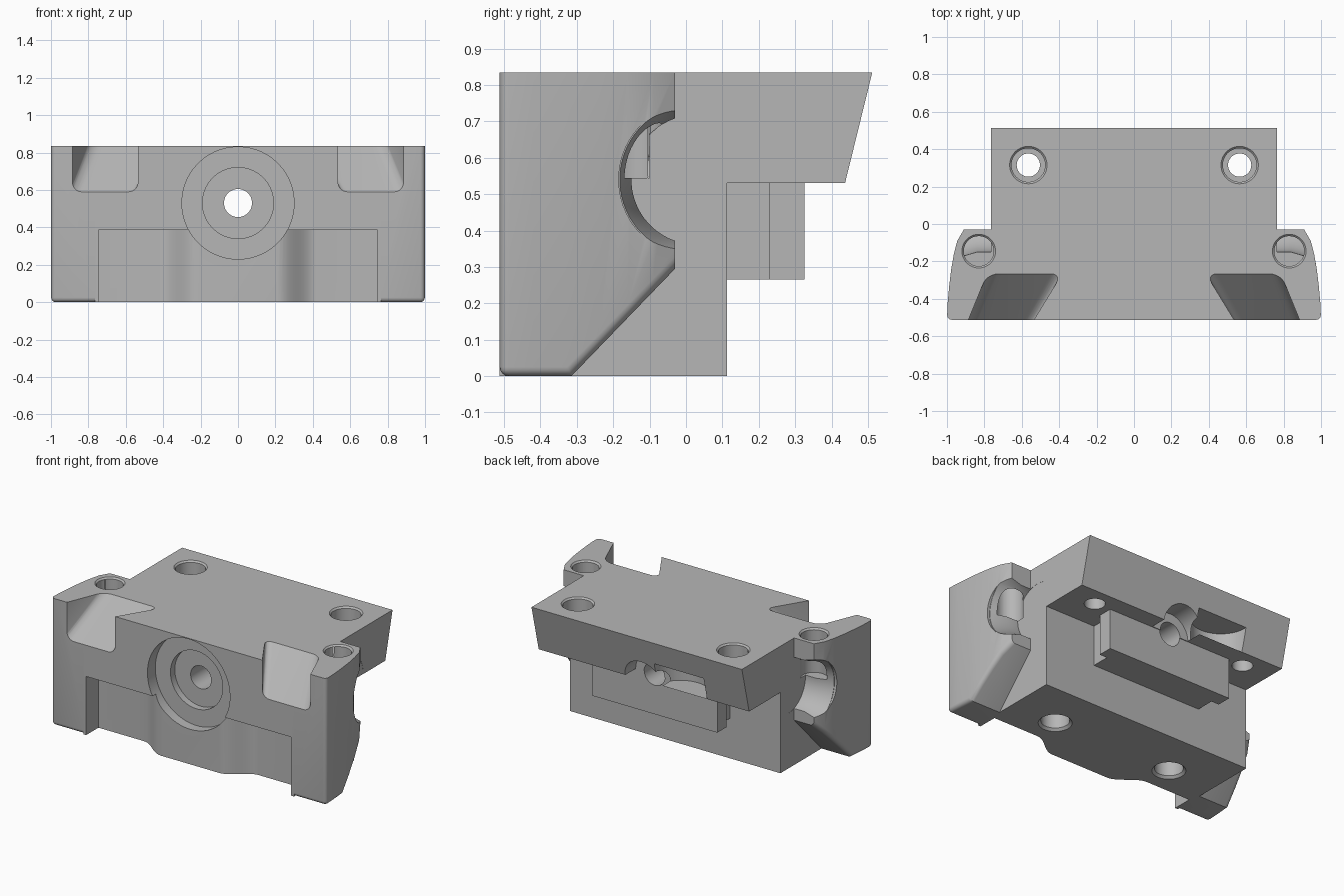
import bpy, bmesh, math
from mathutils import Vector

cube = bpy.data.objects.get("Cube")
if cube:
    bpy.data.objects.remove(cube, do_unlink=True)

# One plain grey for the whole part
grey = bpy.data.materials.new("plain grey")
grey.use_nodes = True
colour = (0.47, 0.47, 0.47, 1)
grey.diffuse_color = colour
grey.node_tree.nodes["Principled BSDF"].inputs["Base Color"].default_value = colour

FRONT, TOP, SIDE = -0.512, 0.835, 0.765
SHELF = 0.53  # underside of the rear plate, and height of the main bore


def finish(name, bm):
    bmesh.ops.recalc_face_normals(bm, faces=bm.faces)
    mesh = bpy.data.meshes.new(name)
    bm.to_mesh(mesh)
    bm.free()
    ob = bpy.data.objects.new(name, mesh)
    bpy.context.collection.objects.link(ob)
    mesh.materials.append(grey)
    return ob


def loft_bm(start, end):
    """Solid between two matching loops of points."""
    bm = bmesh.new()
    a = [bm.verts.new(p) for p in start]
    b = [bm.verts.new(p) for p in end]
    bm.faces.new(a)
    bm.faces.new(b)
    for i in range(len(a)):
        j = (i + 1) % len(a)
        bm.faces.new((a[i], a[j], b[j], b[i]))
    bmesh.ops.recalc_face_normals(bm, faces=bm.faces)
    return bm


def box(name, x, y0, y1, z0, z1):
    loop = [(-x, z0), (x, z0), (x, z1), (-x, z1)]
    return finish(name, loft_bm([(u, y0, v) for u, v in loop], [(u, y1, v) for u, v in loop]))


def drill(name, start, end, r0, r1=None):
    """Round cutter, tapered if two radii are given."""
    start, end = Vector(start), Vector(end)
    r1 = r0 if r1 is None else r1
    turn = (end - start).to_track_quat('Z', 'Y')
    ring = [Vector((math.cos(t), math.sin(t), 0))
            for t in (math.tau * (i + 0.5) / 64 for i in range(64))]
    return finish(name, loft_bm([start + turn @ (p * r0) for p in ring],
                                [end + turn @ (p * r1) for p in ring]))


def combine(target, other, operation):
    mod = target.modifiers.new(other.name, 'BOOLEAN')
    mod.operation, mod.solver, mod.object = operation, 'EXACT', other
    bpy.context.view_layer.objects.active = target
    bpy.ops.object.modifier_apply(modifier=mod.name)
    bpy.data.objects.remove(other, do_unlink=True)


# Central block with the overhanging rear plate
side = [(FRONT, 0), (0.112, 0), (0.112, SHELF), (0.437, SHELF), (0.512, TOP), (FRONT, TOP)]
body = finish("mounting_block", loft_bm([(-SIDE, y, z) for y, z in side],
                                        [(SIDE, y, z) for y, z in side]))


# Curved side wings, sloped underneath, with softened lower edges
def wing(s):
    plan = [(0.7, FRONT), (1, FRONT), (0.996, -0.42), (0.988, -0.33), (0.977, -0.24),
            (0.963, -0.16), (0.945, -0.09), (0.91, -0.03), (0.7, -0.03)]
    bm = loft_bm([(x * s, y, 0) for x, y in plan], [(x * s, y, TOP) for x, y in plan])
    slope = Vector((0, 0.29, -0.28)).normalized()
    foot = Vector((0, -0.315, 0))
    cut = bmesh.ops.bisect_plane(bm, geom=bm.verts[:] + bm.edges[:] + bm.faces[:],
                                 plane_co=foot, plane_no=slope, clear_outer=True)
    rim = [e for e in cut["geom_cut"] if isinstance(e, bmesh.types.BMEdge)]
    bmesh.ops.edgeloop_fill(bm, edges=rim)
    soft = []
    for e in bm.edges:
        a, b = (v.co for v in e.verts)
        outside = min(abs(a.x), abs(b.x)) > 0.75
        low = all(p.z < 0.001 or abs((p - foot).dot(slope)) < 0.001 for p in (a, b))
        front = a.y < FRONT + 0.001 and b.y < FRONT + 0.001
        if (outside and (low or front)) or (front and low):
            soft.append(e)
    bmesh.ops.bevel(bm, geom=soft, offset=0.025, segments=4, profile=0.5, affect='EDGES')
    return finish("side_wing", bm)


for s in (-1, 1):
    combine(body, wing(s), 'UNION')

# Stepped rail below the rear plate
combine(body, box("rail_neck", 0.4, 0.05, 0.25, 0.265, 0.56), 'UNION')
combine(body, box("rail_flange", 0.455, 0.23, 0.325, 0.265, 0.56), 'UNION')

# Waved recess along the lower front
wave = [(0.745, -0.385)]
for i in range(13):
    t = i / 12
    wave.append((0.42 - 0.21 * t, -0.385 - 0.055 * (1 - math.cos(math.pi * t))))
plan = [(0.745, -0.7)] + wave + [(-x, y) for x, y in reversed(wave)] + [(-0.745, -0.7)]
combine(body, finish("front_recess", loft_bm([(x, y, -0.1) for x, y in plan],
                                             [(x, y, 0.385) for x, y in plan])), 'DIFFERENCE')

# Main bore with two front steps and one rear step
for radius, y0, y1 in ((0.3, -0.7, -0.43), (0.19, -0.7, -0.385),
                       (0.075, -0.7, 0.7), (0.135, 0.33, 0.7)):
    combine(body, drill("main_bore", (0, y0, SHELF), (0, y1, SHELF), radius), 'DIFFERENCE')

# Round pocket under the rear plate, open at the back
combine(body, drill("rear_pocket", (-0.28, 0.46, 0.5301), (-0.28, 0.46, 0.68), 0.18), 'DIFFERENCE')


# Slanted pockets in the upper front corners
def corner_pocket(s):
    inner, outer, floor, r = 0.535, 0.885, 0.59, 0.05
    loop = [(inner, 1.2)]
    for cx, start in ((inner + r, 180), (outer - r, 270)):
        for i in range(7):
            a = math.radians(start + 15 * i)
            loop.append((cx + r * math.cos(a), floor + r + r * math.sin(a)))
    loop.append((outer, 1.2))

    def section(t):
        shift = lambda x: -0.15 + 0.05 * (x - inner) / (outer - inner)
        return [((x + shift(x) * t) * s, FRONT + 0.245 * t, z + 0.245 * t) for x, z in loop]
    return finish("corner_pocket", loft_bm(section(-0.2), section(1.3)))


for s in (-1, 1):
    combine(body, corner_pocket(s), 'DIFFERENCE')
    # Side scoops with a flared mouth
    for x0, x1, r0, r1 in ((0.764, 1.2, 0.178, 0.178), (0.84, 0.96, 0.178, 0.213),
                           (0.95, 1.2, 0.213, 0.213)):
        combine(body, drill("side_scoop", (x0 * s, 0.028, 0.54), (x1 * s, 0.028, 0.54), r0, r1),
                'DIFFERENCE')
    # Vertical holes: wing, plate and underside, with chamfered mouths
    for x, y, z0, z1, r0, r1 in (
            (0.83, -0.145, 0.545, 0.9, 0.08, 0.08), (0.83, -0.145, 0.82, 0.84, 0.075, 0.095),
            (0.565, 0.315, 0.4, 0.9, 0.062, 0.062), (0.565, 0.315, 0.69, 0.9, 0.09, 0.09),
            (0.565, 0.315, 0.82, 0.84, 0.085, 0.105),
            (0.435, -0.2, -0.1, 0.22, 0.085, 0.085), (0.435, -0.2, -0.005, 0.015, 0.105, 0.085)):
        combine(body, drill("vertical_hole", (x * s, y, z0), (x * s, y, z1), r0, r1), 'DIFFERENCE')

# Smooth the round surfaces, keep machined edges crisp
bpy.ops.object.select_all(action='DESELECT')
body.select_set(True)
bpy.context.view_layer.objects.active = body
bpy.ops.object.shade_smooth_by_angle(angle=math.radians(25))
